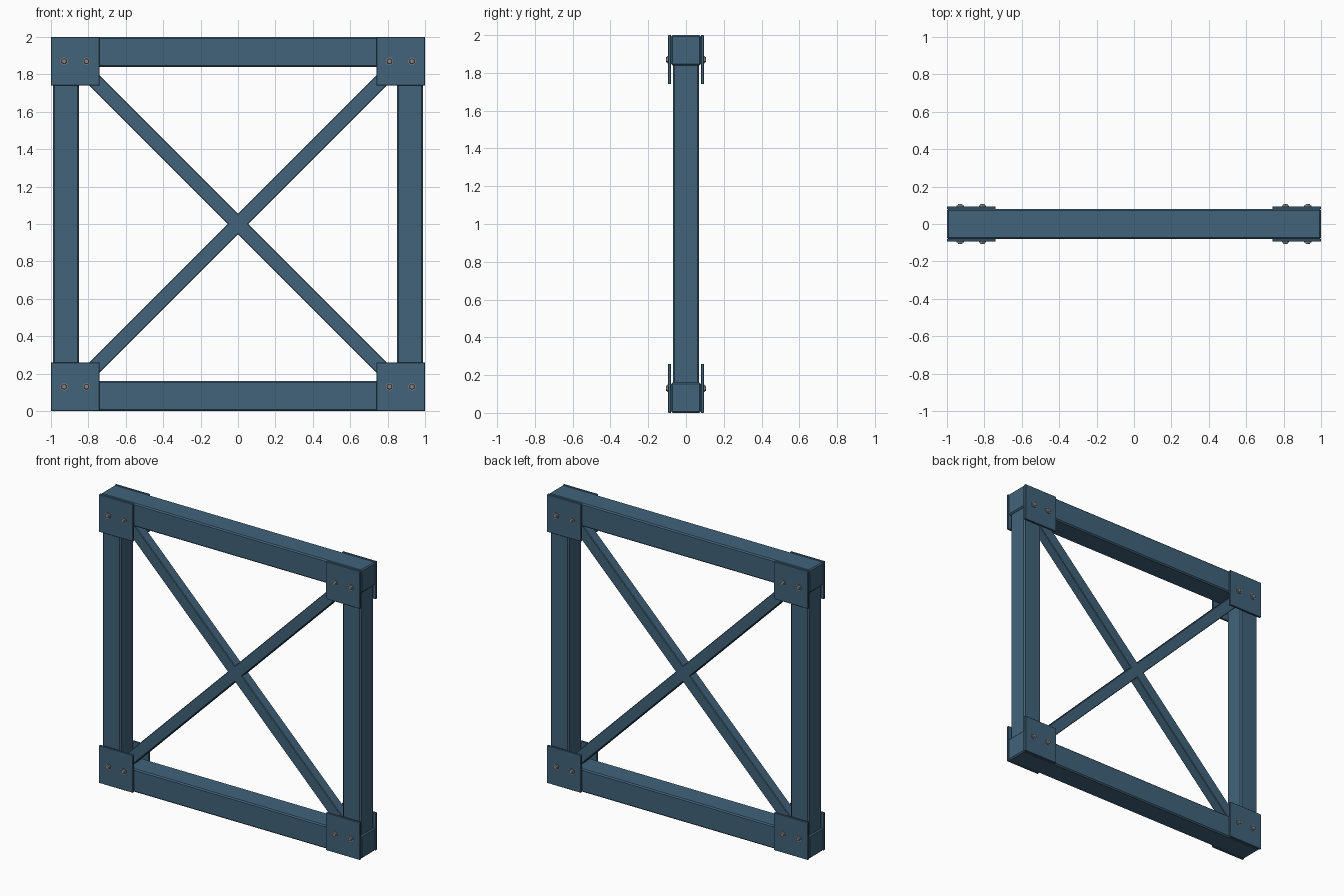
import bpy, math

if "Cube" in bpy.data.objects:
    bpy.data.objects.remove(bpy.data.objects["Cube"])

def mat(name, col):
    m = bpy.data.materials.new(name)
    m.diffuse_color = (*col, 1)
    m.use_nodes = True
    m.node_tree.nodes["Principled BSDF"].inputs["Base Color"].default_value = m.diffuse_color
    return m

STEEL = mat("blue_steel", (0.052, 0.125, 0.195))
BOLT = mat("bolt_grey", (0.25, 0.25, 0.25))

def box(name, size, loc, bevel, tilt=0.0):
    bpy.ops.mesh.primitive_cube_add(size=1, location=loc, rotation=(0, tilt, 0))
    o = bpy.context.object
    o.name = name
    o.scale = size
    bpy.ops.object.transform_apply(location=False, rotation=False, scale=True)
    o.data.materials.append(STEEL)
    if bevel:
        b = o.modifiers.new("edge", 'BEVEL')
        b.width = bevel
        b.segments = 1
    return o

def bolt(name, x, z, side):
    # chamfered hex head on the outer face of a plate
    for part, r1, r2, sides, y0, y1 in (("washer", 0.02, 0.02, 16, 0.093, 0.098),
                                        ("head", 0.016, 0.013, 6, 0.098, 0.106)):
        bpy.ops.mesh.primitive_cone_add(vertices=sides, radius1=r1, radius2=r2, depth=y1 - y0,
                                        location=(x, side * (y0 + y1) / 2, z),
                                        rotation=(-side * math.pi / 2, 0, 0))
        o = bpy.context.object
        o.name = name + "_" + part
        o.data.materials.append(BOLT)

# horizontal beams
box("bottom_beam", (2, 0.16, 0.16), (0, 0, 0.08), 0.008)
box("top_beam", (2, 0.16, 0.16), (0, 0, 1.92), 0.008)

# columns and diagonal braces
for s, side in ((-1, "left"), (1, "right")):
    box(side + "_column", (0.14, 0.14, 1.7), (s * 0.92, 0, 1), 0.008)
    box(side + "_brace", (2.4, 0.07, 0.078), (0, 0, 1), 0.004, s * math.pi / 4)

# corner plates with two bolts each, front and back
for x, xn in ((-0.87, "left"), (0.87, "right")):
    for z, zn in ((0.13, "bottom"), (1.87, "top")):
        for s, sn in ((-1, "front"), (1, "back")):
            n = f"{sn}_{zn}_{xn}"
            box(n + "_plate", (0.26, 0.015, 0.26), (x, s * 0.0865, z), 0.002)
            for i, dx in enumerate((-0.06, 0.06)):
                bolt(f"{n}_bolt_{i}", x + dx, z, s)
